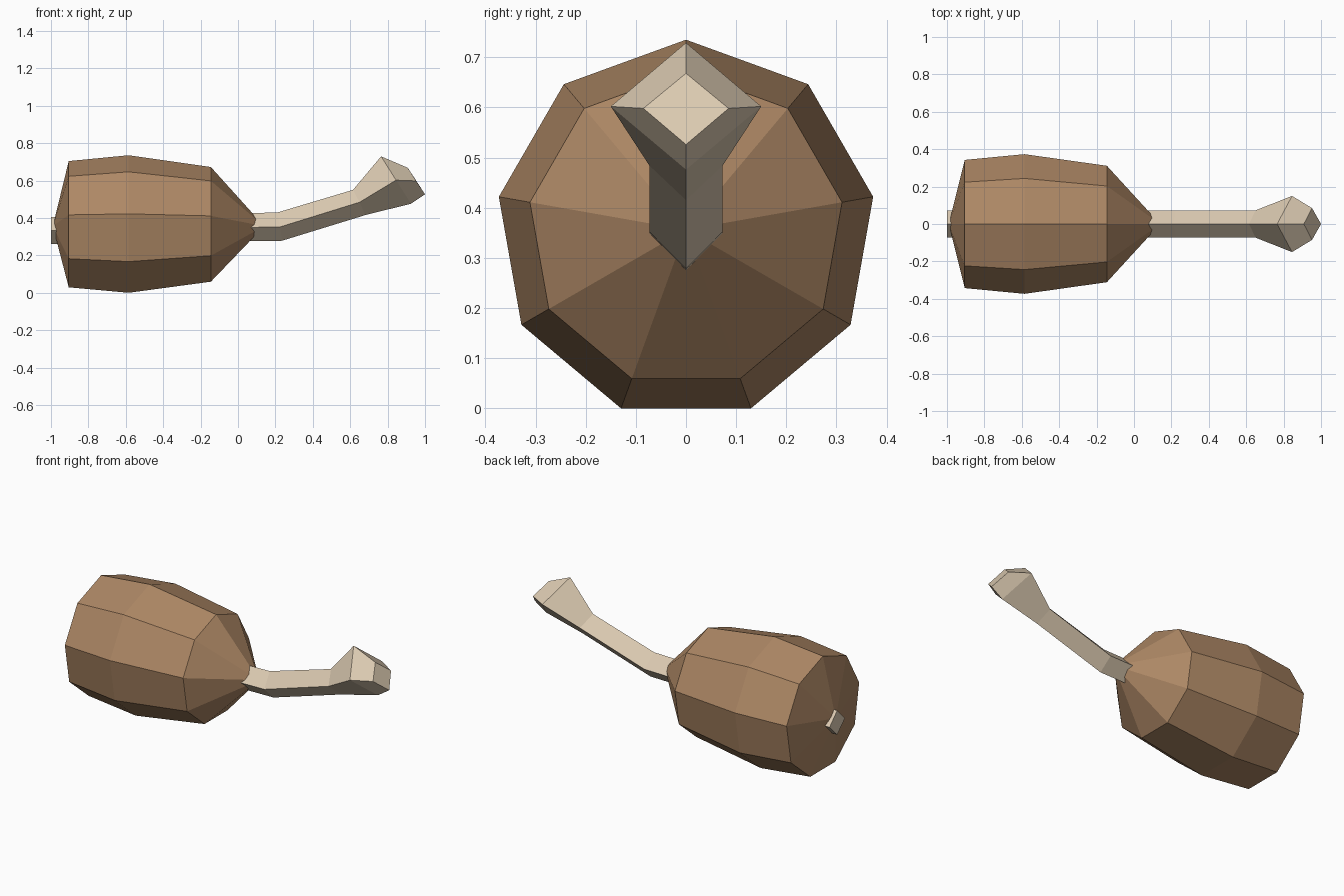
import bpy, bmesh, math

if "Cube" in bpy.data.objects:
    bpy.data.objects.remove(bpy.data.objects["Cube"])


def material(name, rgb):
    m = bpy.data.materials.new(name)
    m.diffuse_color = (*rgb, 1)
    m.use_nodes = True
    m.node_tree.nodes["Principled BSDF"].inputs["Base Color"].default_value = m.diffuse_color
    return m


def loft(name, rings, mat, start_tip=None, end_tip=None):
    """Skin a list of rings; each end closes in a flat cap or a cone tip."""
    bm = bmesh.new()
    loops = [[bm.verts.new(p) for p in ring] for ring in rings]
    n = len(loops[0])
    for a, b in zip(loops, loops[1:]):
        for i in range(n):
            j = (i + 1) % n
            bm.faces.new((a[i], a[j], b[j], b[i]))
    for loop, tip in ((loops[0], start_tip), (loops[-1], end_tip)):
        if tip:
            t = bm.verts.new(tip)
            for i in range(n):
                bm.faces.new((loop[i], loop[(i + 1) % n], t))
        else:
            bm.faces.new(loop)
    bmesh.ops.recalc_face_normals(bm, faces=bm.faces)
    me = bpy.data.meshes.new(name)
    bm.to_mesh(me)
    bm.free()
    me.materials.append(mat)
    ob = bpy.data.objects.new(name, me)
    bpy.context.collection.objects.link(ob)
    return ob


brown = material("roast brown", (0.42, 0.245, 0.13))
cream = material("bone cream", (0.71, 0.59, 0.44))

# Meat: nine-sided barrel with a cone at each end
ZC = 0.356


def nonagon(x, r):
    angles = [math.tau * i / 9 for i in range(9)]
    return [(x, r * math.sin(a), ZC + r * math.cos(a)) for a in angles]


loft("meat", [nonagon(-0.905, 0.348), nonagon(-0.585, 0.379), nonagon(-0.145, 0.316)],
     brown, (-0.99, 0, ZC), (0.14, 0, ZC))

# Bone: diamond section, bent upward, with a flared knuckle
# each station: top (x, z), side (x, z), bottom (x, z), half width
stations = [
    ((-1.0, 0.405), (-1.0, 0.332), (-1.0, 0.26), 0.073),
    ((0.21, 0.429), (0.225, 0.352), (0.235, 0.278), 0.073),
    ((0.615, 0.55), (0.65, 0.484), (0.68, 0.415), 0.073),
    ((0.765, 0.729), (0.845, 0.602), (0.925, 0.476), 0.15),
    ((0.908, 0.668), (0.952, 0.598), (1.0, 0.526), 0.085),
]
loft("bone", [[(t[0], 0, t[1]), (s[0], w, s[1]), (b[0], 0, b[1]), (s[0], -w, s[1])]
              for t, s, b, w in stations], cream)
